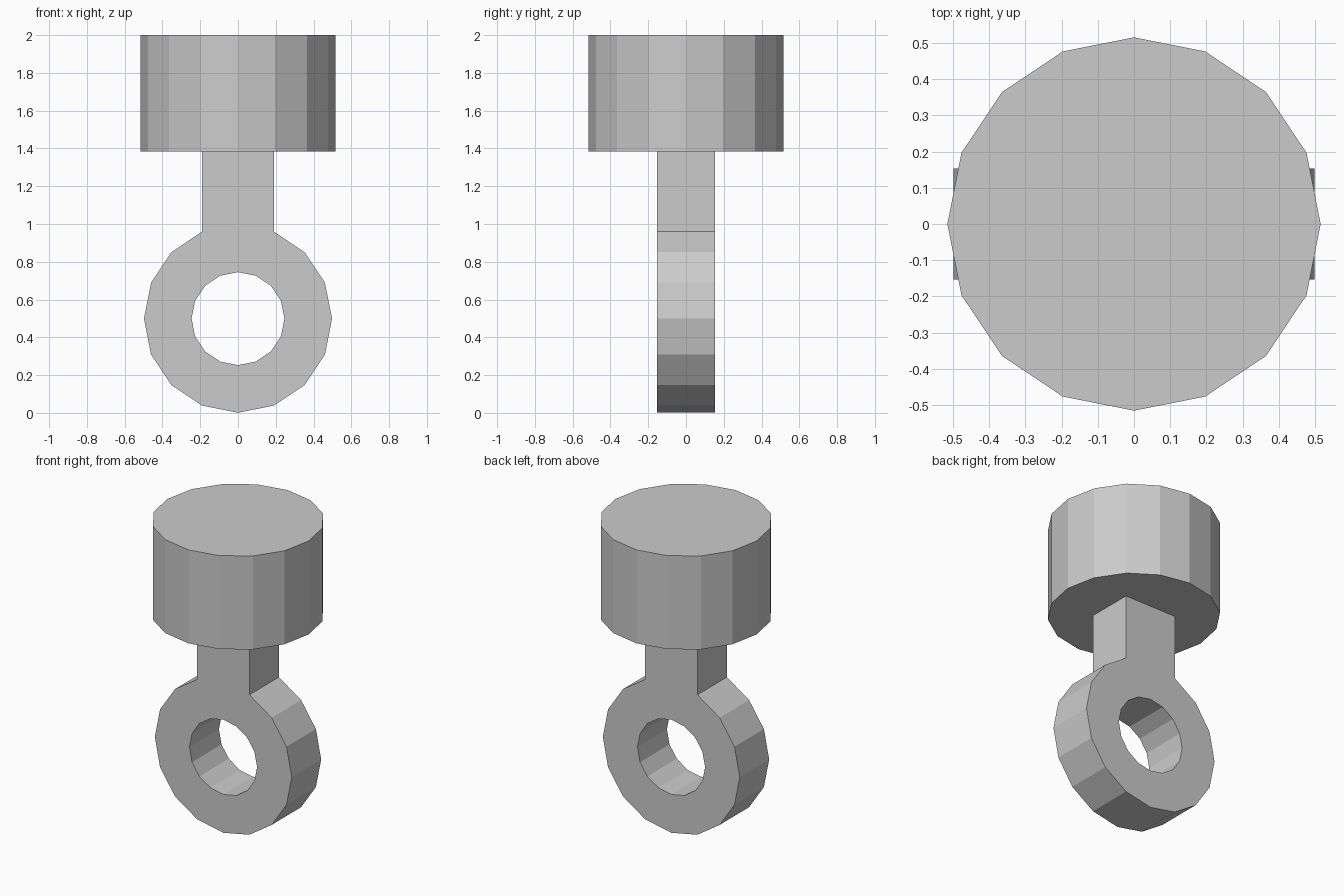
import bpy, bmesh
from math import sin, cos, tau
from mathutils import Vector

if "Cube" in bpy.data.objects:
    bpy.data.objects.remove(bpy.data.objects["Cube"])

SIDES = 16
RING_R, HOLE_R, RING_Z = 0.498, 0.246, 0.499
HALF_DEPTH = 0.153
HEAD_R, HEAD_BOTTOM, HEAD_TOP = 0.515, 1.385, 2.0


def finish(name, bm):
    bmesh.ops.recalc_face_normals(bm, faces=bm.faces)
    mesh = bpy.data.meshes.new(name)
    bm.to_mesh(mesh)
    bm.free()
    obj = bpy.data.objects.new(name, mesh)
    bpy.context.collection.objects.link(obj)
    return obj


def circle(bm, radius):
    # Points run from the top of the ring, in the front plane
    return [bm.verts.new((radius * sin(tau * i / SIDES), -HALF_DEPTH,
                          RING_Z + radius * cos(tau * i / SIDES)))
            for i in range(SIDES)]


# Eyelet ring with its square neck, extruded from one flat profile
bm = bmesh.new()
outer, inner = circle(bm, RING_R), circle(bm, HOLE_R)
for i in range(SIDES):
    j = (i + 1) % SIDES
    bm.faces.new((outer[i], outer[j], inner[j], inner[i]))

# Neck rises from the three top ring points and sinks slightly into the head
base = [outer[-1], outer[0], outer[1]]
top = [bm.verts.new((v.co.x, -HALF_DEPTH, HEAD_BOTTOM + 0.01)) for v in base]
for i in range(2):
    bm.faces.new((base[i], base[i + 1], top[i + 1], top[i]))

extruded = bmesh.ops.extrude_face_region(bm, geom=bm.faces[:], use_keep_orig=True)
moved = [g for g in extruded["geom"] if isinstance(g, bmesh.types.BMVert)]
bmesh.ops.translate(bm, verts=moved, vec=Vector((0, 2 * HALF_DEPTH, 0)))
finish("eyelet_and_neck", bm)

# Cylindrical head
bm = bmesh.new()
bmesh.ops.create_cone(bm, cap_ends=True, segments=SIDES, radius1=HEAD_R,
                      radius2=HEAD_R, depth=HEAD_TOP - HEAD_BOTTOM)
head = finish("head", bm)
head.location.z = (HEAD_TOP + HEAD_BOTTOM) / 2
